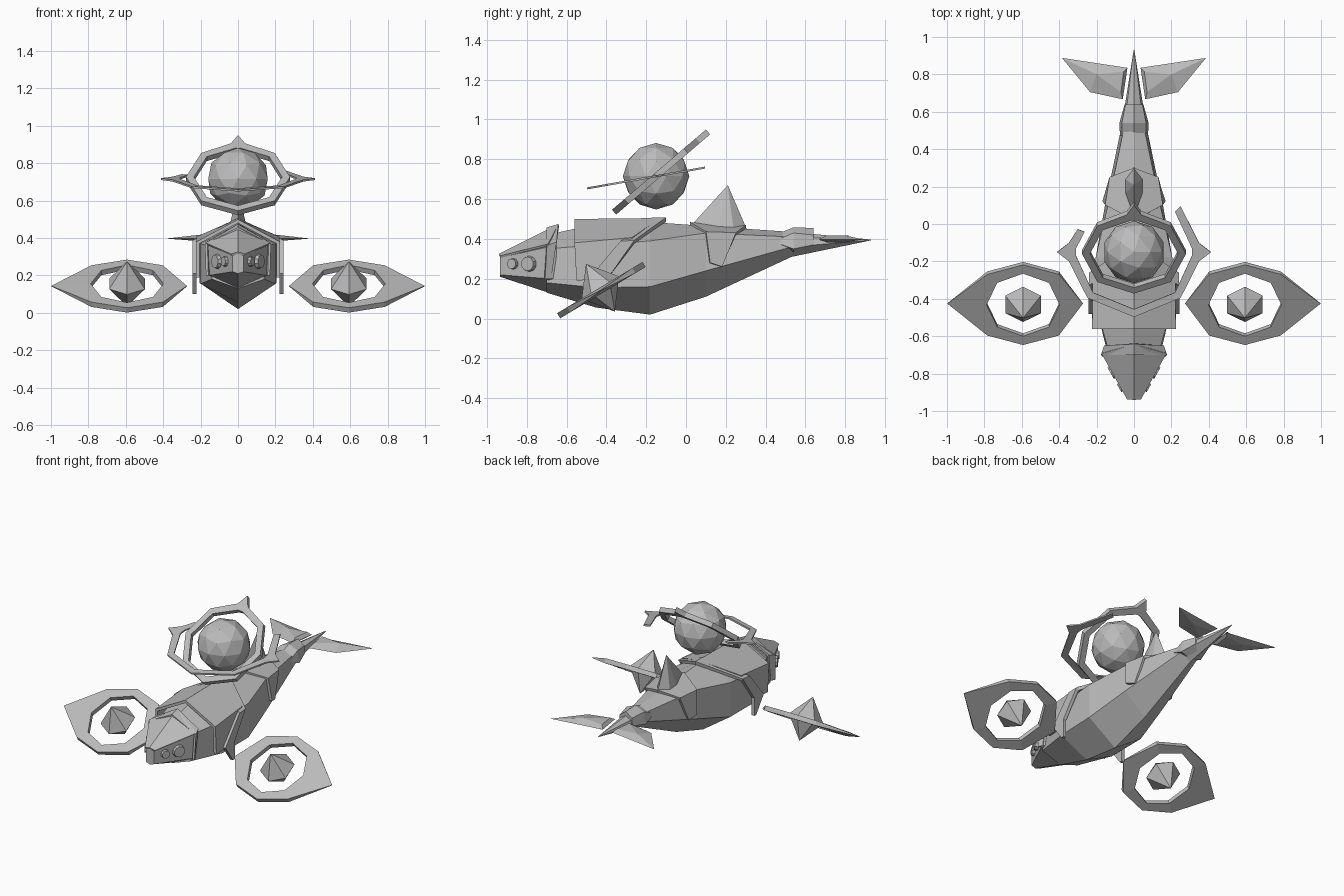
import bpy, bmesh, math
from mathutils import Vector, Matrix

old = bpy.data.objects.get("Cube")
if old:
    bpy.data.objects.remove(old)

grey = bpy.data.materials.new("stone grey")
grey.use_nodes = True
colour = (0.5, 0.5, 0.5, 1)
grey.diffuse_color = colour
grey.node_tree.nodes["Principled BSDF"].inputs["Base Color"].default_value = colour


def finish(name, bm, matrix=None):
    if matrix:
        bm.transform(matrix)
    bmesh.ops.recalc_face_normals(bm, faces=bm.faces)
    mesh = bpy.data.meshes.new(name)
    bm.to_mesh(mesh)
    bm.free()
    mesh.materials.append(grey)
    ob = bpy.data.objects.new(name, mesh)
    bpy.context.collection.objects.link(ob)
    return ob


def loft(name, sections):
    """Six-sided hull; section = y, ridge z, upper w, upper z, lower w, lower z, keel z."""
    bm = bmesh.new()
    loops = []
    for y, zt, wu, zu, wl, zl, zk in sections:
        ring = [(0, zt), (wu, zu), (wl, zl), (0, zk), (-wl, zl), (-wu, zu)]
        loops.append([bm.verts.new((x, y, z)) for x, z in ring])
    for a, b in zip(loops, loops[1:]):
        for i in range(6):
            j = (i + 1) % 6
            bm.faces.new((a[i], a[j], b[j], b[i]))
    bm.faces.new(loops[0])
    bm.faces.new(loops[-1])
    return finish(name, bm)


def plate(name, rows, thick):
    """Mirrored armour sheet; row = front point, back point, from ridge to hem."""
    bm = bmesh.new()
    full = [[(-x, y, z) for x, y, z in r] for r in rows[:0:-1]] + rows
    grid = [[bm.verts.new(p) for p in r] for r in full]
    for a, b in zip(grid, grid[1:]):
        bm.faces.new((a[0], a[1], b[1], b[0]))
    bmesh.ops.remove_doubles(bm, verts=bm.verts, dist=0.0005)
    ob = finish(name, bm)
    mod = ob.modifiers.new("thickness", 'SOLIDIFY')
    mod.thickness = thick
    mod.offset = 0
    return ob


def tilted(centre, angle):
    return Matrix.Translation(centre) @ Matrix.Rotation(math.radians(angle), 4, 'X')


def polar(r, degrees):
    a = math.radians(degrees)
    return Vector((r * math.cos(a), r * math.sin(a), 0))


def halo(name, outer, inner, thick, matrix, tips=(), closed=True):
    """Flat band between two outlines; tip corners taper to an edge."""
    bm = bmesh.new()
    loops = []
    for i, (o, n) in enumerate(zip(outer, inner)):
        h = Vector((0, 0, thick / 2))
        ho = h * 0.1 if i in tips else h
        loops.append([bm.verts.new(p) for p in (o + ho, o - ho, n - h, n + h)])
    pairs = list(zip(loops, loops[1:]))
    if closed:
        pairs.append((loops[-1], loops[0]))
    else:
        bm.faces.new(loops[0])
        bm.faces.new(loops[-1])
    for a, b in pairs:
        for i in range(4):
            j = (i + 1) % 4
            bm.faces.new((a[i], a[j], b[j], b[i]))
    return finish(name, bm, matrix)


# Whale hull and head
loft("body", [
    (-0.70, 0.42, 0.13, 0.35, 0.14, 0.18, 0.13),
    (-0.45, 0.475, 0.20, 0.37, 0.20, 0.155, 0.055),
    (-0.18, 0.485, 0.205, 0.39, 0.205, 0.16, 0.02),
    (0.10, 0.465, 0.14, 0.43, 0.155, 0.24, 0.11),
    (0.53, 0.435, 0.05, 0.41, 0.065, 0.36, 0.31),
    (0.93, 0.397, 0.002, 0.396, 0.002, 0.394, 0.393)])
loft("head", [
    (-0.935, 0.315, 0.03, 0.305, 0.03, 0.22, 0.21),
    (-0.69, 0.44, 0.16, 0.36, 0.155, 0.20, 0.13),
    (-0.65, 0.44, 0.145, 0.37, 0.14, 0.20, 0.13)])
plate("head_visor", [
    [(0, -0.938, 0.32), (0, -0.64, 0.468)],
    [(0.035, -0.935, 0.31), (0.172, -0.69, 0.37)]], 0.012)
plate("cheek_band", [
    [(0, -0.70, 0.45), (0, -0.64, 0.468)],
    [(0.17, -0.70, 0.365), (0.155, -0.65, 0.38)],
    [(0.165, -0.71, 0.20), (0.15, -0.68, 0.20)]], 0.014)

# Paired goggle eyes on the slanted cheeks
for side, label in ((1, "left"), (-1, "right")):
    out = Vector((0.868 * side, -0.496, 0))
    for part, x, y, r in (("front", 0.067, -0.87, 0.03), ("rear", 0.112, -0.79, 0.042)):
        bm = bmesh.new()
        bmesh.ops.create_cone(bm, cap_ends=True, segments=10, radius1=r, radius2=r * 0.85, depth=0.03)
        turn = out.to_track_quat('Z', 'Y').to_matrix().to_4x4()
        finish(f"{label}_{part}_eye", bm, Matrix.Translation((x * side, y, 0.275)) @ turn)

# Armour on the back
plate("shoulder_shell", [
    [(0, -0.56, 0.49), (0, -0.13, 0.495)],
    [(0.215, -0.56, 0.375), (0.215, -0.27, 0.40)],
    [(0.215, -0.55, 0.19), (0.215, -0.43, 0.20)]], 0.02)
plate("shoulder_strap", [
    [(0, -0.17, 0.497), (0, -0.10, 0.497)],
    [(0.232, -0.33, 0.385), (0.232, -0.26, 0.385)],
    [(0.232, -0.48, 0.21), (0.232, -0.38, 0.22)],
    [(0.232, -0.40, 0.10), (0.232, -0.38, 0.10)]], 0.022)
plate("saddle", [
    [(0, 0.02, 0.475), (0, 0.30, 0.46)],
    [(0.148, 0.10, 0.43), (0.125, 0.25, 0.425)],
    [(0.16, 0.12, 0.28), (0.14, 0.18, 0.26)]], 0.018)
loft("tail_sleeve", [
    (0.47, 0.43, 0.065, 0.40, 0.075, 0.375, 0.36),
    (0.54, 0.458, 0.065, 0.43, 0.078, 0.35, 0.325),
    (0.64, 0.455, 0.045, 0.42, 0.05, 0.37, 0.34)])

# Dorsal fin
bm = bmesh.new()
base = [bm.verts.new(p) for p in ((0, 0.01, 0.45), (0.05, 0.16, 0.44), (0.05, 0.24, 0.44),
                                  (0, 0.305, 0.45), (-0.05, 0.24, 0.44), (-0.05, 0.16, 0.44))]
apex = bm.verts.new((0, 0.21, 0.67))
for i in range(6):
    bm.faces.new((base[i], base[(i + 1) % 6], apex))
bm.faces.new(base)
finish("dorsal_fin", bm)

# Floating tail flukes: thick through the middle, thin along the rim
for side, label in ((1, "left"), (-1, "right")):
    bm = bmesh.new()
    rim = [bm.verts.new((x * side, y, 0.397)) for x, y in
           ((0.035, 0.835), (0.385, 0.888), (0.235, 0.705), (0.06, 0.667))]
    for z in (0.418, 0.383):
        mid = [bm.verts.new((x * side, y, z)) for x, y in ((0.055, 0.815), (0.20, 0.80), (0.07, 0.705))]
        bm.faces.new((rim[0], rim[1], mid[1], mid[0]))
        bm.faces.new((rim[1], rim[2], mid[1]))
        bm.faces.new((rim[2], rim[3], mid[2], mid[1]))
        bm.faces.new((rim[3], rim[0], mid[0], mid[2]))
        bm.faces.new(mid)
    finish(f"{label}_fluke", bm)

# Floating fin rings, each with a crystal in the middle
outer_fin = [polar(r, i * 45) for i, r in enumerate((0.405, 0.27, 0.25, 0.27, 0.32, 0.27, 0.25, 0.27))]
inner_fin = [polar(0.195, i * 45) for i in range(8)]
for side, label in ((1, "left"), (-1, "right")):
    place = tilted((0.593 * side, -0.425, 0.143), 31)
    flip = Matrix.Scale(side, 4, (1, 0, 0))
    halo(f"{label}_fin_ring", outer_fin, inner_fin, 0.03, place @ flip, tips=(0, 4))
    bm = bmesh.new()
    belt = [bm.verts.new(polar(0.11, 30 + 60 * i)) for i in range(6)]
    for tip in (bm.verts.new((0, 0, 0.14)), bm.verts.new((0, 0, -0.14))):
        for i in range(6):
            bm.faces.new((belt[i], belt[(i + 1) % 6], tip))
    finish(f"{label}_crystal", bm, tilted((0.593 * side, -0.43, 0.155), 31))

# Orb with its two halos
orb = Vector((0, -0.15, 0.715))
bm = bmesh.new()
bmesh.ops.create_icosphere(bm, subdivisions=2, radius=0.167)
finish("orb", bm, Matrix.Translation(orb))


def spiked(r, spikes, angles):
    """Outline of an octagon, with a narrow spike at the given angles."""
    outer, inner = [], []
    for a in angles:
        if a in spikes:
            for da, dr in ((-8, 0), (0, spikes[a]), (8, 0)):
                outer.append(polar(r + dr, a + da))
                inner.append(polar(r - 0.042, a + da * 0.5))
        else:
            outer.append(polar(r, a))
            inner.append(polar(r - 0.042, a))
    return outer, inner


outer, inner = spiked(0.278, {90: 0.065}, range(0, 360, 45))
halo("steep_halo", outer, inner, 0.032, tilted(orb, 40.5))
outer, inner = spiked(0.352, {180: 0.06, 360: 0.06}, range(180, 406, 45))
start = polar(0.352, 135).lerp(polar(0.352, 180), 0.5)
halo("open_halo", [start] + outer, [start * 0.88] + inner, 0.01, tilted(orb, 10), closed=False)
